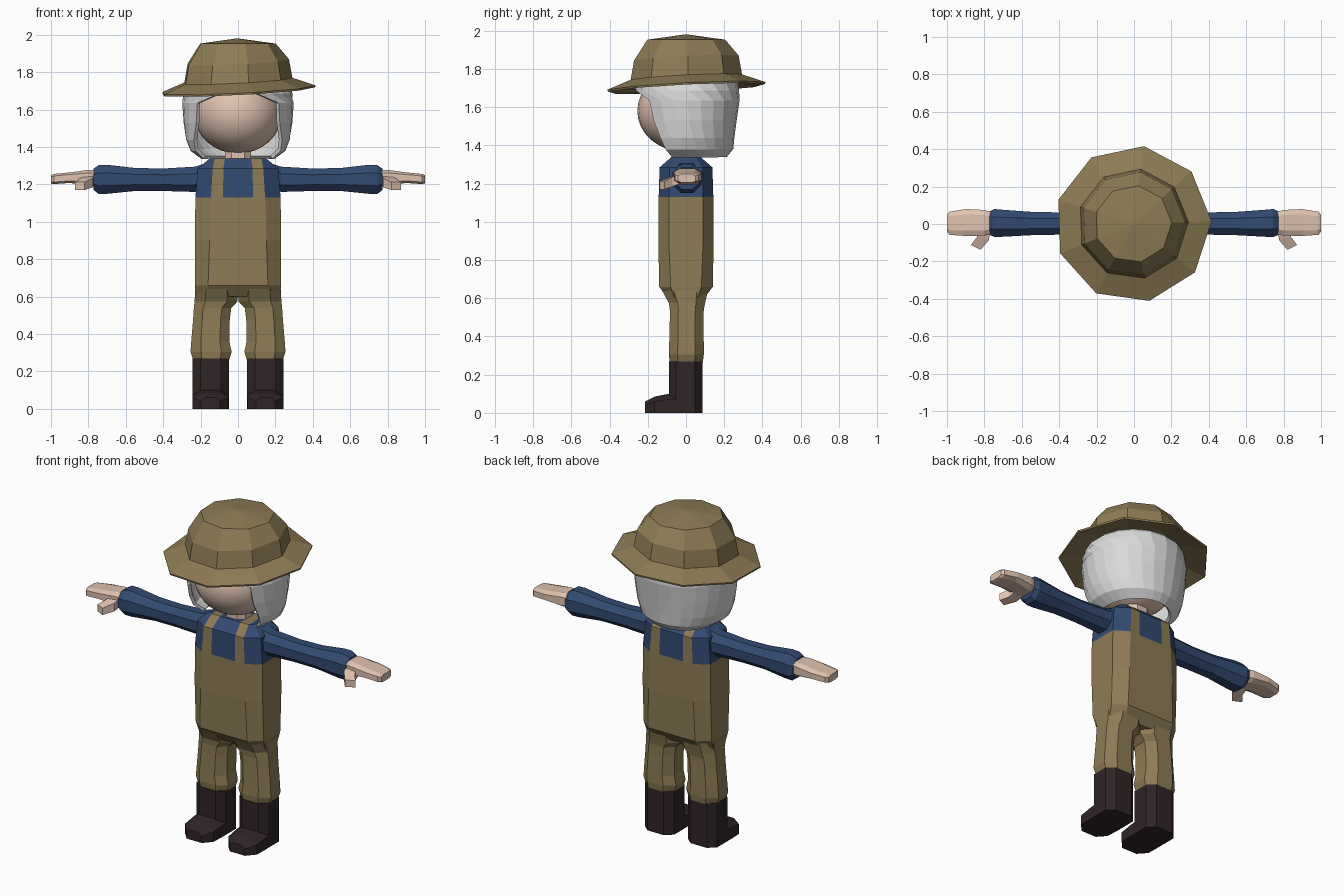
import bpy, bmesh, math
from mathutils import Vector

if "Cube" in bpy.data.objects:
    bpy.data.objects.remove(bpy.data.objects["Cube"])


def mat(name, rgb):
    m = bpy.data.materials.new(name)
    m.diffuse_color = (*rgb, 1)
    m.use_nodes = True
    m.node_tree.nodes["Principled BSDF"].inputs["Base Color"].default_value = m.diffuse_color
    return m


KHAKI = mat("khaki_cloth", (0.27, 0.20, 0.092))
BLUE = mat("navy_cloth", (0.032, 0.068, 0.165))
BOOT = mat("dark_leather", (0.030, 0.018, 0.019))
SKIN = mat("skin", (0.74, 0.54, 0.43))
HAIR = mat("white_hair", (0.70, 0.70, 0.70))


def loft(name, rings, mats, caps=True, closed=True, mirror=False, rule=None):
    """Skin a list of equal-length point rings into one mesh object."""
    bm = bmesh.new()
    vs = [[bm.verts.new(p) for p in r] for r in rings]
    n = len(vs[0])
    for a, b in zip(vs, vs[1:]):
        for i in range(n if closed else n - 1):
            j = (i + 1) % n
            bm.faces.new((a[i], a[j], b[j], b[i]))
    if caps:
        bm.faces.new(vs[0])
        bm.faces.new(vs[-1])
    return finish(name, bm, mats, mirror, rule)


def finish(name, bm, mats, mirror=False, rule=None):
    bmesh.ops.recalc_face_normals(bm, faces=bm.faces)
    if rule:
        for f in bm.faces:
            f.material_index = rule(f.calc_center_median())
    me = bpy.data.meshes.new(name)
    bm.to_mesh(me)
    bm.free()
    for m in mats:
        me.materials.append(m)
    ob = bpy.data.objects.new(name, me)
    bpy.context.collection.objects.link(ob)
    if mirror:
        ob.modifiers.new("mirror", 'MIRROR').use_clip = False
    return ob


def octagon(a0, a1, b0, b1, cut):
    """Rectangle a0..a1 by b0..b1 with its corners cut off."""
    ca, cb = cut * (a1 - a0), cut * (b1 - b0)
    return [(a0 + ca, b0), (a1 - ca, b0), (a1, b0 + cb), (a1, b1 - cb),
            (a1 - ca, b1), (a0 + ca, b1), (a0, b1 - cb), (a0, b0 + cb)]


def along_z(z, *o, cut=0.25):
    return [(a, b, z) for a, b in octagon(*o, cut)]


def along_x(x, *o, cut=0.28):
    return [(x, a, b) for a, b in octagon(*o, cut)]


def along_y(y, *o, cut=0.2):
    return [(a, y, b) for a, b in octagon(*o, cut)]


# torso: overalls below, shirt above, straps picked out by x position
def torso_ring(z, s0, s1, x, y, side, yc=0.0):
    half = [(s0, -y), (s1, -y), (x, -side), (x, side), (s1, y), (s0, y)]
    return ([(a, b + yc, z) for a, b in half] +
            [(-a, b + yc, z) for a, b in reversed(half)])


levels = [(0.60, .08, .15, .225, .095, .06), (0.66, .08, .16, .23, .14, .08),
          (0.90, .08, .152, .23, .145, .09), (1.13, .08, .145, .228, .143, .09),
          (1.285, .078, .135, .215, .138, .085), (1.34, .07, .125, .15, .075, .05)]
bm = bmesh.new()
vs = [[bm.verts.new(p) for p in torso_ring(*lv)] for lv in levels]
for a, b in zip(vs, vs[1:]):
    for i in range(12):
        j = (i + 1) % 12
        bm.faces.new((a[i], a[j], b[j], b[i]))
for r in (vs[0], vs[-1]):
    for q in ((0, 1, 4, 5), (1, 2, 3, 4), (11, 0, 5, 6), (10, 11, 6, 7), (9, 10, 7, 8)):
        bm.faces.new([r[k] for k in q])


def torso_rule(c):
    return 1 if c.z > 1.13 and not 0.085 < abs(c.x) < 0.135 else 0


finish("torso", bm, [KHAKI, BLUE], rule=torso_rule)

# trouser legs, with a gathered cuff over the boot
loft("leg", [along_z(z, *o) for z, *o in [
    (.64, .0, .229, -.125, .115), (.575, .002, .232, -.09, .10),
    (.54, .036, .236, -.085, .093), (.48, .044, .24, -.085, .092),
    (.36, .046, .25, -.088, .093), (.305, .034, .254, -.09, .093),
    (.265, .046, .24, -.085, .088)]], [KHAKI], mirror=True)

# boots: shaft and foot
loft("boot_shaft", [along_z(z, .047, .244, -.09, .086, cut=.22)
                    for z in (.27, .1, 0)], [BOOT], mirror=True)


def foot_ring(y, x0, x1, z1):
    c = .25 * (x1 - x0)
    return [(x0, y, 0), (x1, y, 0), (x1, y, z1 * .7), (x1 - c, y, z1),
            (x0 + c, y, z1), (x0, y, z1 * .7)]


loft("boot_foot", [foot_ring(*r) for r in [
    (.04, .047, .244, .12), (-.09, .047, .244, .10), (-.165, .05, .242, .085),
    (-.215, .095, .197, .06)]], [BOOT], mirror=True)

# sleeves
loft("sleeve", [along_x(x, *o) for x, *o in [
    (.12, -.10, .10, 1.19, 1.33), (.23, -.065, .07, 1.16, 1.295),
    (.40, -.057, .062, 1.165, 1.285), (.55, -.06, .065, 1.165, 1.288),
    (.70, -.068, .076, 1.15, 1.305), (.745, -.07, .08, 1.15, 1.303),
    (.772, -.058, .068, 1.17, 1.285)]], [BLUE], mirror=True)

# hands and thumbs
loft("hand", [along_x(x, *o, cut=.2) for x, *o in [
    (.75, -.05, .06, 1.195, 1.275), (.80, -.062, .075, 1.195, 1.278),
    (.90, -.064, .08, 1.208, 1.264), (.985, -.058, .066, 1.202, 1.256),
    (1.0, -.042, .05, 1.206, 1.25)]], [SKIN], mirror=True)
loft("thumb", [[(x0, ya, z0), (x1, yb, z0), (x1, yb, z1), (x0, ya, z1)]
               for x0, ya, x1, yb, z0, z1 in [
    (.77, -.03, .835, -.03, 1.20, 1.25), (.775, -.085, .84, -.07, 1.185, 1.235),
    (.82, -.138, .872, -.112, 1.17, 1.212)]], [SKIN], mirror=True)

# smooth head and neck
bpy.ops.mesh.primitive_uv_sphere_add(segments=24, ring_count=16, radius=1,
                                     location=(0, -.005, 1.58))
head = bpy.context.object
head.name = "head"
head.scale = (.235, .25, .215)
head.data.materials.append(SKIN)
bpy.ops.object.shade_smooth()
loft("neck", [along_z(z, -.07, .07, -.06, .07) for z in (1.30, 1.42)], [SKIN])

# hair: shell wrapped round the head, open in front
COLS = 18
rows = []
for z, rx, ry, open_deg in [(1.79, .20, .20, 0), (1.725, .268, .262, 0),
                            (1.685, .283, .268, 20), (1.635, .288, .270, 47),
                            (1.53, .281, .255, 50), (1.44, .268, .243, 58),
                            (1.385, .245, .238, 64), (1.345, .19, .205, 70)]:
    row = []
    for i in range(COLS + 1):
        a = math.radians(open_deg + (360 - 2 * open_deg) * i / COLS)
        row.append((rx * math.sin(a), -ry * math.cos(a), z))
    rows.append(row)
hair = loft("hair", rows, [HAIR], caps=False, closed=False)
thick = hair.modifiers.new("thickness", 'SOLIDIFY')
thick.thickness = .02
thick.offset = 0

# nine-sided hat, brim dipping a little to the front and left
hat_rings = []
for r, z in [(.01, 1.98), (.207, 1.953), (.278, 1.855), (.296, 1.755),
             (.42, 1.708), (.418, 1.698), (.27, 1.738)]:
    ring = []
    for k in range(9):
        a = math.radians(40 * k + 2)
        x, y = r * math.cos(a) - .005, r * math.sin(a)
        tilt = .05 * (x + y) if z < 1.9 else 0
        ring.append((x, y, z + tilt))
    hat_rings.append(ring)
loft("hat", hat_rings, [KHAKI])
